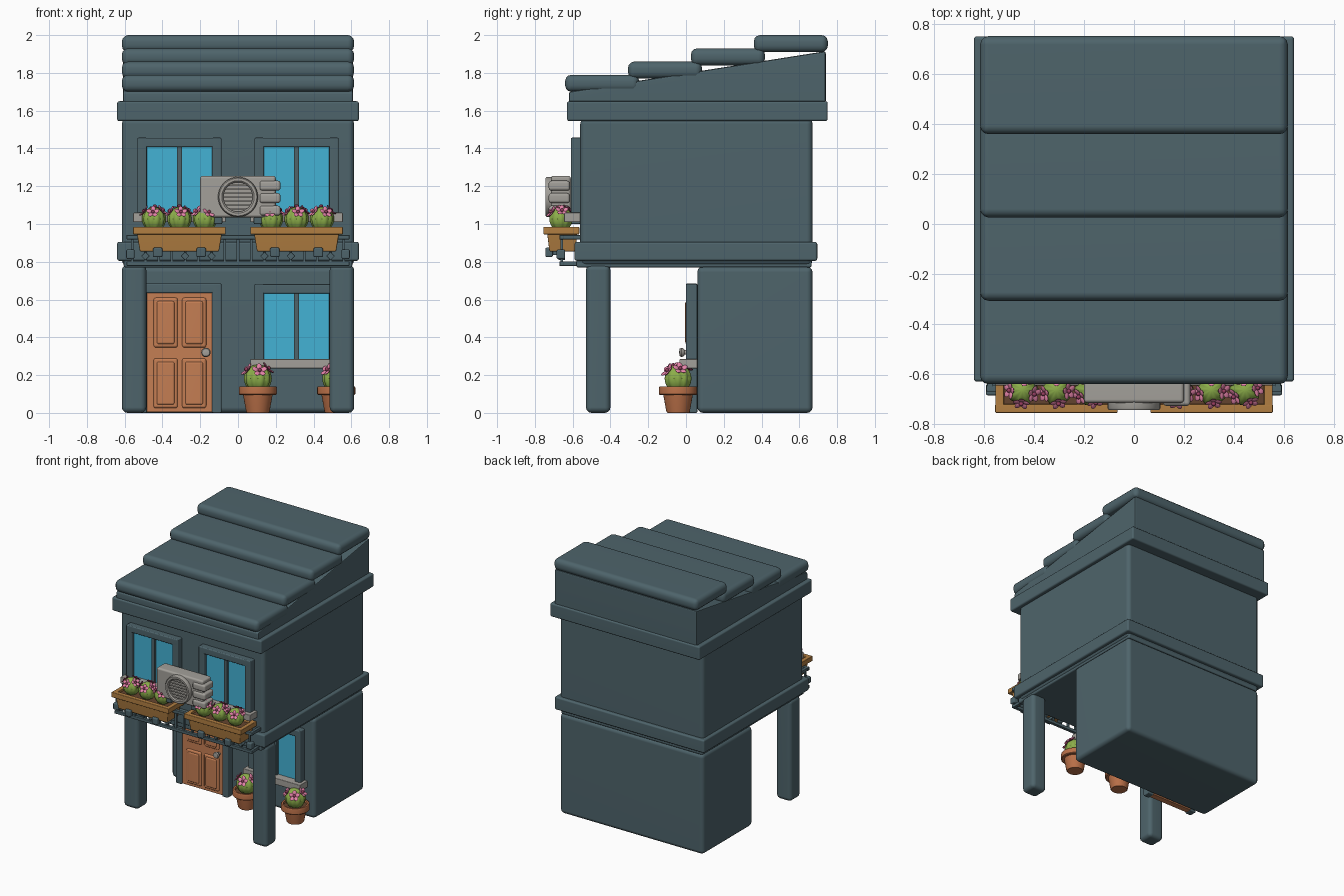
import bpy, bmesh, math
from mathutils import Vector, Matrix

if "Cube" in bpy.data.objects:
    bpy.data.objects.remove(bpy.data.objects["Cube"])


def mat(name, r, g, b):
    lin = [((c / 255 + 0.055) / 1.055) ** 2.4 for c in (r, g, b)]
    m = bpy.data.materials.new(name)
    m.diffuse_color = (*lin, 1)
    m.use_nodes = True
    m.node_tree.nodes["Principled BSDF"].inputs["Base Color"].default_value = m.diffuse_color
    return m


WALL = mat("slate wall", 78, 100, 107)
GLASS = mat("blue glass", 68, 178, 213)
WOOD = mat("door wood", 197, 126, 83)
CLAY = mat("terracotta", 186, 112, 72)
TAN = mat("tan planter", 178, 127, 66)
GREY = mat("light grey", 163, 160, 154)
PINK = mat("petal pink", 228, 130, 168)
DARK = mat("flower magenta", 150, 62, 95)
GREEN = mat("cactus green", 140, 174, 74)
SOIL = mat("soil brown", 100, 68, 46)


def finish(bm, name, *mats):
    bmesh.ops.recalc_face_normals(bm, faces=bm.faces)
    me = bpy.data.meshes.new(name)
    for f in bm.faces:
        f.smooth = True
    bm.to_mesh(me)
    bm.free()
    me.set_sharp_from_angle(angle=math.radians(42))
    for m in mats:
        me.materials.append(m)
    ob = bpy.data.objects.new(name, me)
    bpy.context.collection.objects.link(ob)
    mod = ob.modifiers.new("normals", 'WEIGHTED_NORMAL')
    mod.keep_sharp = True
    return ob


def bevel(bm, r, seg=3):
    if r:
        bmesh.ops.bevel(bm, geom=bm.edges[:], offset=r, segments=seg, profile=0.5,
                        affect='EDGES', clamp_overlap=True)


def box(name, m, x0, x1, y0, y1, z0, z1, r=0.0, taper=(1, 1), roll=0):
    """Rounded box; taper scales the bottom, roll turns it about y."""
    bm = bmesh.new()
    bmesh.ops.create_cube(bm, size=1)
    for v in bm.verts:
        s = taper if v.co.z < 0 else (1, 1)
        v.co = Vector((v.co.x * (x1 - x0) * s[0], v.co.y * (y1 - y0) * s[1], v.co.z * (z1 - z0)))
    bevel(bm, r)
    c = Matrix.Translation(((x0 + x1) / 2, (y0 + y1) / 2, (z0 + z1) / 2))
    bm.transform(c @ Matrix.Rotation(roll, 4, 'Y'))
    return finish(bm, name, m)


def lathe(name, m, profile, loc, facing_front=False, n=32):
    """Spin (radius, height) points round z, or round -y if facing_front."""
    bm = bmesh.new()
    vs = [bm.verts.new((r, 0, h)) for r, h in profile]
    es = [bm.edges.new(p) for p in zip(vs, vs[1:])]
    bmesh.ops.spin(bm, geom=vs + es, cent=(0, 0, 0), axis=(0, 0, 1),
                   angle=math.tau, steps=n)
    bmesh.ops.remove_doubles(bm, verts=bm.verts[:], dist=1e-5)
    rot = Matrix.Rotation(math.pi / 2, 4, 'X') if facing_front else Matrix()
    bm.transform(Matrix.Translation(loc) @ rot)
    return finish(bm, name, m)


# ---- house body ----
box("lower_storey", WALL, -.615, .615, .06, .67, 0, .775, .03)
box("upper_storey", WALL, -.615, .615, -.56, .67, .78, 1.56, .03)
box("underside_trim", WALL, -.605, .605, -.58, .665, .77, .82, .01)
box("middle_band", WALL, -.64, .64, -.59, .695, .805, .905, .012)
box("upper_band", WALL, -.64, .64, -.63, .75, 1.545, 1.65, .012)
for s, side in ((-1, "left"), (1, "right")):
    box(side + "_pillar", WALL, s * .55 - .065, s * .55 + .065, -.53, -.40, 0, .785, .03)

# ---- roof ----
bm = bmesh.new()
f = bm.faces.new([bm.verts.new((-.61, y, z)) for y, z in
                  ((-.62, 1.64), (.74, 1.64), (.74, 1.915), (-.62, 1.70))])
ext = bmesh.ops.extrude_face_region(bm, geom=[f])
bmesh.ops.translate(bm, vec=(1.22, 0, 0),
                    verts=[v for v in ext['geom'] if isinstance(v, bmesh.types.BMVert)])
bevel(bm, .012, 2)
finish(bm, "roof_wedge", WALL)
for i in range(4):
    y, z = -.64 + i * .333, 1.70 + i * .07
    box(f"roof_slab_{i + 1}", WALL, -.615, .615, y, y + .392, z, z + .09, .034)


# ---- windows and door ----
def frame(name, cx, fy, z0, z1, bottom=True):
    """Surround with 0.05 wide bars, front at fy."""
    a, b = cx - .2225, cx + .2225
    box(name + "_jamb_left", WALL, a, a + .05, fy, fy + .06, z0, z1, .007)
    box(name + "_jamb_right", WALL, b - .05, b, fy, fy + .06, z0, z1, .007)
    box(name + "_head", WALL, a + .001, b - .001, fy, fy + .06, z1 - .05, z1 - .0005, .007)


def window(name, cx, fy, z0):
    """z0 is the underside of the sill."""
    frame(name, cx, fy, z0 + .01, z0 + .447)
    box(name + "_glass", GLASS, cx - .18, cx + .18, fy + .03, fy + .039, z0 + .03, z0 + .41)
    box(name + "_backing", WALL, cx - .18, cx + .18, fy + .039, fy + .06, z0 + .03, z0 + .41)
    box(name + "_mullion", WALL, cx - .014, cx + .014, fy + .012, fy + .05, z0 + .03, z0 + .41, .004)
    box(name + "_sill", GREY, cx - .245, cx + .245, fy - .035, fy + .06, z0, z0 + .05, .005)


window("upper_left_window", -.31, -.61, 1.01)
window("upper_right_window", .31, -.61, 1.01)
window("lower_window", .31, 0, .235)

frame("door_frame", -.31, 0, 0, .685)
box("door", WOOD, -.485, -.135, .012, .06, .004, .637, .003)
for x in (-.383, -.232):
    for z in (.157, .478):
        # moulded outline with a raised middle
        box("door_panel", WOOD, x - .065, x + .065, .002, .03, z - .133, z + .133, .022)
        box("door_panel_centre", WOOD, x - .048, x + .048, -.004, .02, z - .115, z + .115, .014)
lathe("door_knob", GREY, ((0, 0), (.012, 0), (.012, .02), (.021, .026), (.025, .036),
                          (.02, .046), (0, .05)), (-.17, .013, .32), True, 24)

# ---- air conditioner ----
box("cooler_body", GREY, -.20, .20, -.715, -.61, 1.035, 1.255, .014)
for z in (1.203, 1.137, 1.071):
    box("cooler_rib", GREY, .115, .225, -.727, -.615, z - .026, z + .026, .014)
lathe("cooler_fan_ring", GREY, ((.106, 0), (.106, .026), (.1, .034), (.086, .034),
                                (.078, .026), (.078, 0)), (0, -.71, 1.143), True)
for i in range(-3, 4):
    h = math.sqrt(.082 ** 2 - (i * .021) ** 2)
    box("cooler_slat", GREY, -h, h, -.734, -.71, 1.143 + i * .021 - .006, 1.143 + i * .021 + .006, .003)
for x in (-.105, .105):
    box("cooler_bracket", WALL, x - .022, x + .022, -.70, -.56, 1.0, 1.037, .006)

# ---- balcony rail ----
for z in (.93, .79):
    box("front_rail", WALL, -.59, .59, -.67, -.645, z - .012, z + .012, .004)
    for s in (-1, 1):
        box("side_rail", WALL, s * .575 - .012, s * .575 + .012, -.665, -.55, z - .012, z + .012, .004)
for i in range(-8, 9):
    x = i * .07
    box("baluster", WALL, x - .007, x + .007, -.664, -.65, .79, .93)
    if abs(i) in (2, 4, 7):
        box("diamond", WALL, x - .016, x + .016, -.675, -.64, .814, .846, .003, roll=math.pi / 4)
for s in (-1, 1):
    for x in (.195, .425):
        box("planter_hook", WALL, s * x - .025, s * x + .025, -.745, -.705, .825, .875, .008)
        box("planter_arm", WALL, s * x - .012, s * x + .012, -.73, -.65, .835, .86, .004)
    box("rail_end", WALL, s * .57 - .022, s * .57 + .022, -.685, -.64, .815, .865, .008)


# ---- plants ----
def flower(bm, at, direction, size):
    """Five flat petals round a centre; petal backs are magenta."""
    d = direction.normalized()
    base = Matrix.Translation(at) @ d.to_track_quat('Z', 'Y').to_matrix().to_4x4()
    parts = [(base @ Matrix.Rotation(k * math.tau / 5, 4, 'Z')
              @ Matrix.Translation((0, size * .6, size * .12)) @ Matrix.Rotation(.3, 4, 'X')
              @ Matrix.Diagonal((size * .38, size * .48, size * .13, 1)), 1) for k in range(5)]
    parts.append((base @ Matrix.Translation((0, 0, size * .2))
                  @ Matrix.Scale(size * .27, 4), 2))
    for m, idx in parts:
        new = bmesh.ops.create_uvsphere(bm, u_segments=10, v_segments=6, radius=1, matrix=m)
        for f in {f for v in new['verts'] for f in v.link_faces}:
            f.normal_update()
            f.material_index = 2 if idx == 2 or f.normal.dot(d) < -.1 else 1


def cactus(name, loc, r, turn):
    bm = bmesh.new()
    bmesh.ops.create_uvsphere(bm, u_segments=40, v_segments=14, radius=r)
    for v in bm.verts:
        k = .9 + .1 * abs(math.cos(5 * math.atan2(v.co.y, v.co.x)))
        v.co.x *= k
        v.co.y *= k
    dirs = [(.12, -.8, .55), (.75, -.1, .72), (-.75, -.25, .6), (0, .6, .8)]
    for d in dirs:
        d = Matrix.Rotation(turn, 3, 'Z') @ Vector(d).normalized()
        flower(bm, d * r * .98, d, r * .52)
    bm.transform(Matrix.Translation(loc))
    finish(bm, name, GREEN, PINK, DARK)


for s, side in ((-1, "left"), (1, "right")):
    c = s * .31
    n = side + "_planter"
    box(n + "_body", TAN, c - .225, c + .225, -.735, -.575, .855, .95, .006, taper=(.93, .85))
    box(n + "_soil", SOIL, c - .22, c + .22, -.73, -.575, .95, .968)
    # raised rim
    box(n + "_rim_front", TAN, c - .245, c + .245, -.755, -.72, .945, .985, .005)
    box(n + "_rim_back", TAN, c - .245, c + .245, -.595, -.565, .945, .985, .005)
    for e in (-1, 1):
        x = c + e * .2275
        box(n + "_rim_end", TAN, x - .017, x + .017, -.754, -.566, .9455, .9845, .005)
    for k in (-1, 0, 1):
        cactus(f"{side}_planter_cactus", (c + k * .135, -.662, 1.026), .064, k * .25)

for x, t in ((.105, 0), (.52, .35)):
    lathe("flower_pot", CLAY, ((0, 0), (.056, 0), (.062, .006), (.078, .095), (.096, .095), (.101, .1),
                               (.101, .135), (.096, .141), (.084, .141), (.08, .12)), (x, -.042, 0))
    lathe("pot_soil", SOIL, ((0, .127), (.083, .125)), (x, -.042, 0))
    cactus("pot_cactus", (x, -.042, .182), .074, t)
